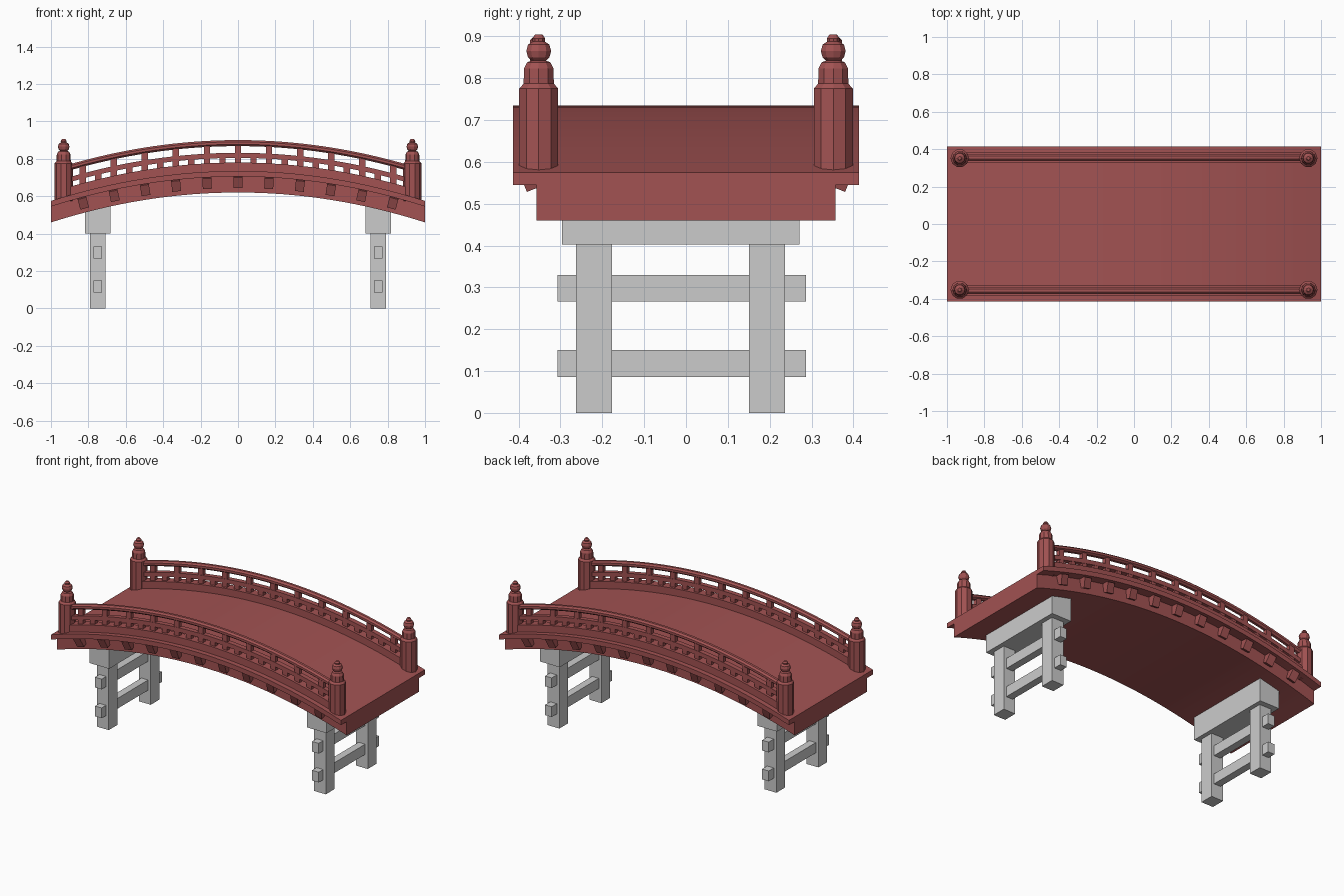
import bpy, bmesh, math
from mathutils import Matrix, Vector

if "Cube" in bpy.data.objects:
    bpy.data.objects.remove(bpy.data.objects["Cube"])

RED = bpy.data.materials.new("red_paint")
RED.diffuse_color = (0.36, 0.085, 0.085, 1)
RED.use_nodes = True
RED.node_tree.nodes["Principled BSDF"].inputs["Base Color"].default_value = RED.diffuse_color
RISE = 0.16      # height of the arch at mid span
RAIL_Y = 0.355   # railing centre line
STEP = 0.166     # spacing of balusters and beam ends


def arch(x):
    return RISE * (1 - x * x)


def finish(name, bm, mat=None, mirror=(False, False), smooth=False):
    bmesh.ops.recalc_face_normals(bm, faces=bm.faces[:])
    me = bpy.data.meshes.new(name)
    bm.to_mesh(me)
    bm.free()
    ob = bpy.data.objects.new(name, me)
    bpy.context.collection.objects.link(ob)
    if mat:
        me.materials.append(mat)
    if any(mirror):
        mod = ob.modifiers.new("mirror", 'MIRROR')
        mod.use_axis = (mirror[0], mirror[1], False)
        mod.use_mirror_merge = False
    if smooth:
        bpy.ops.object.select_all(action='DESELECT')
        ob.select_set(True)
        bpy.context.view_layer.objects.active = ob
        bpy.ops.object.shade_smooth_by_angle(angle=math.radians(20))
    return ob


def add_box(bm, lo, hi, rot=None):
    """Box between two corners, optionally turned about its centre."""
    lo, hi = Vector(lo), Vector(hi)
    m = Matrix.Translation((lo + hi) / 2) @ (rot or Matrix()) @ Matrix.Diagonal((*(hi - lo), 1))
    bmesh.ops.create_cube(bm, size=1, matrix=m)


def sweep(name, profile, half, mirror=False, n=32):
    """Sweep a (y, z) profile along the arch; z is given at the bridge ends."""
    bm = bmesh.new()
    rings = []
    for i in range(n + 1):
        x = -half + 2 * half * i / n
        rings.append([bm.verts.new((x, y, z + arch(x))) for y, z in profile])
    k = len(profile)
    for a, b in zip(rings, rings[1:]):
        for j in range(k):
            bm.faces.new((a[j], a[(j + 1) % k], b[(j + 1) % k], b[j]))
    bm.faces.new(rings[0])
    bm.faces.new(rings[-1])
    return finish(name, bm, RED, (False, mirror), smooth=True)


def rect(y, w, z0, z1):
    return [(y - w / 2, z0), (y + w / 2, z0), (y + w / 2, z1), (y - w / 2, z1)]


# Arched deck: wide planking on a narrower girder
sweep("deck", [(-0.357, 0.46), (0.357, 0.46), (0.357, 0.545), (0.414, 0.545),
               (0.414, 0.575), (-0.414, 0.575), (-0.414, 0.545), (-0.357, 0.545)], 1.0)

# Curved rails
sweep("bottom_rail", rect(RAIL_Y, 0.056, 0.565, 0.62), 0.93, True)
sweep("middle_rail", rect(RAIL_Y, 0.03, 0.645, 0.672), 0.93, True)
top = [(RAIL_Y + 0.02 * math.cos(a), 0.724 + 0.0175 * math.sin(a))
       for a in (math.radians(22.5 + 45 * i) for i in range(8))]
sweep("top_rail", top, 0.93, True)

# Balusters: tall ones to the top rail, short ones in between
bm = bmesh.new()
for i in range(-5, 6):
    x = i * STEP
    add_box(bm, (x - 0.017, RAIL_Y - 0.013, 0.61 + arch(x)), (x + 0.017, RAIL_Y + 0.013, 0.72 + arch(x)))
finish("balusters", bm, RED, (False, True))
bm = bmesh.new()
for i in range(-5, 5):
    x = (i + 0.5) * STEP
    add_box(bm, (x - 0.017, RAIL_Y - 0.013, 0.61 + arch(x)), (x + 0.017, RAIL_Y + 0.013, 0.65 + arch(x)))
finish("short_balusters", bm, RED, (False, True))

# Tilted beam ends under the deck edge
bm = bmesh.new()
for i in range(-5, 6):
    x = i * STEP
    rot = (Matrix.Rotation(math.atan(2 * RISE * x), 4, 'Y')
           @ Matrix.Rotation(math.radians(-22), 4, 'X'))
    z = 0.524 + arch(x)
    add_box(bm, (x - 0.024, 0.325, z - 0.03), (x + 0.024, 0.394, z + 0.03), rot)
finish("beam_ends", bm, RED, (False, True))

# Ten-sided corner posts with turned finials
profile = [(0.049, 0.575), (0.049, 0.775), (0.038, 0.787), (0.037, 0.823), (0.029, 0.838),
           (0.018, 0.842), (0.027, 0.85), (0.031, 0.865), (0.027, 0.88), (0.015, 0.888),
           (0.016, 0.895), (0.009, 0.905)]
bm = bmesh.new()
rings = [[bm.verts.new((0.932 + r * math.cos(math.tau * i / 10), 0.352 + r * math.sin(math.tau * i / 10), z))
          for i in range(10)] for r, z in profile]
for a, b in zip(rings, rings[1:]):
    for i in range(10):
        j = (i + 1) % 10
        bm.faces.new((a[i], a[j], b[j], b[i]))
bm.faces.new(rings[0])
bm.faces.new(rings[-1])
finish("corner_posts", bm, RED, (True, True))

# Stone supports: legs, cap beam and two through bars at each end
bm = bmesh.new()
for y in (-0.22, 0.194):
    add_box(bm, (0.708, y - 0.043, 0), (0.79, y + 0.043, 0.41))
finish("support_legs", bm, mirror=(True, False))
bm = bmesh.new()
add_box(bm, (0.682, -0.296, 0.402), (0.818, 0.271, 0.555))
finish("support_caps", bm, mirror=(True, False))
bm = bmesh.new()
for z in (0.118, 0.298):
    add_box(bm, (0.726, -0.307, z - 0.032), (0.772, 0.287, z + 0.032))
finish("support_bars", bm, mirror=(True, False))
